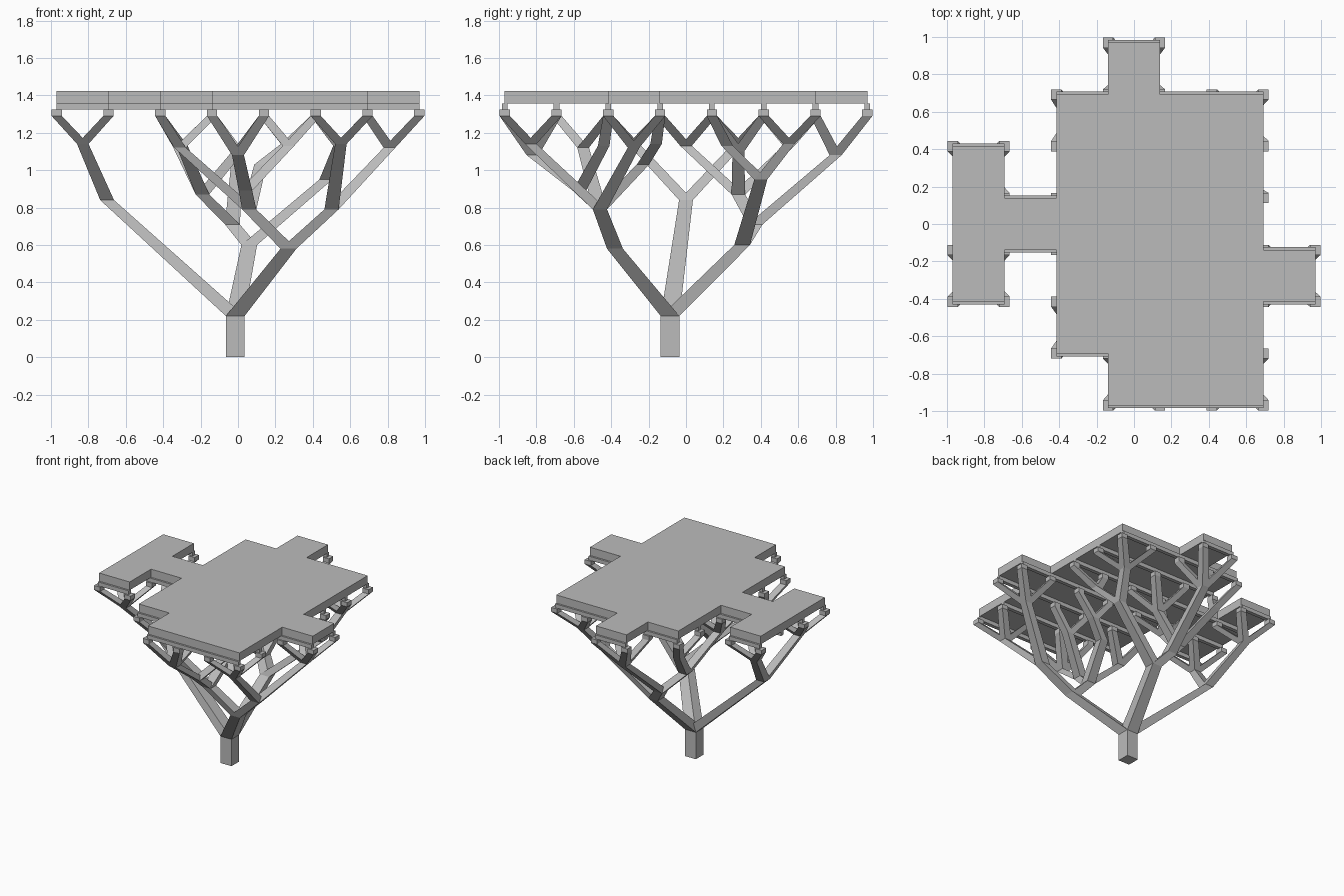
import bpy, bmesh
from mathutils import Vector

cube = bpy.data.objects.get("Cube")
if cube:
    bpy.data.objects.remove(cube, do_unlink=True)

grey = bpy.data.materials.new("plain grey")
grey.use_nodes = True
grey.diffuse_color = (0.5, 0.5, 0.5, 1)
grey.node_tree.nodes["Principled BSDF"].inputs["Base Color"].default_value = (0.5, 0.5, 0.5, 1)

STEP = 0.277
CAP_Z, BEAM_Z, DECK_Z, TOP_Z = 1.29, 1.325, 1.357, 1.424


def grid(i):
    return (i - 3.5) * STEP


def finish(name, bm):
    bmesh.ops.recalc_face_normals(bm, faces=bm.faces)
    mesh = bpy.data.meshes.new(name)
    bm.to_mesh(mesh)
    bm.free()
    mesh.materials.append(grey)
    obj = bpy.data.objects.new(name, mesh)
    bpy.context.collection.objects.link(obj)
    return obj


def loft(bm, low, high, w0, w1, d0=None, d1=None):
    """Prism between two level rectangles."""
    rings = []
    for c, w, d in ((low, w0, d0 or w0), (high, w1, d1 or w1)):
        rings.append([bm.verts.new((c[0] + sx * w / 2, c[1] + sy * d / 2, c[2]))
                      for sx, sy in ((-1, -1), (1, -1), (1, 1), (-1, 1))])
    a, b = rings
    bm.faces.new(a)
    bm.faces.new(b)
    for k in range(4):
        n = (k + 1) % 4
        bm.faces.new((a[k], a[n], b[n], b[k]))


def width(p):
    return 0.1 - 0.042 * (p[2] - 0.22)


def strut(bm, p, q):
    loft(bm, p, q, width(p), width(q))


# Branch joints: position and parent joint
root = (-0.015, -0.085, 0.22)
joints = {
    "left": ((-0.70, 0.0, 0.84), None),
    "front": ((0.27, -0.38, 0.58), None),
    "back": ((0.06, 0.30, 0.60), None),
    "front_east": ((0.50, -0.46, 0.79), "front"),
    "front_west": ((0.06, -0.46, 0.79), "front"),
    "front_mid": ((0.04, -0.57, 0.89), "front_west"),
    "front_inner": ((0.12, -0.23, 1.03), "front_west"),
    "back_east": ((0.47, 0.40, 0.95), "back"),
    "back_mid": ((-0.03, 0.37, 0.71), "back"),
    "back_west": ((-0.19, 0.28, 0.87), "back_mid"),
}

# Crowns: joint, parent, column range, row range, grid points left out
crowns = [
    ((-0.83, -0.28, 1.14), "left", (0, 1), (2, 3), []),
    ((-0.83, 0.28, 1.14), "left", (0, 1), (4, 5), [(0, 4)]),
    ((0.81, -0.28, 1.12), "front_east", (6, 7), (2, 3), []),
    ((0.55, -0.83, 1.14), "front_east", (5, 6), (0, 1), []),
    ((0.0, -0.82, 1.08), "front_mid", (3, 4), (0, 1), []),
    ((-0.31, -0.55, 1.12), "front_west", (2, 3), (1, 2), [(3, 1)]),
    ((0.27, -0.44, 1.13), "front_mid", (4, 5), (2, 2), []),
    ((0.26, -0.16, 1.14), "front_inner", (4, 5), (3, 3), []),
    ((-0.30, 0.0, 1.13), "back_west", (2, 3), (3, 4), []),
    ((0.0, 0.28, 1.10), "back_west", (3, 4), (4, 5), [(3, 4)]),
    ((0.54, 0.22, 1.13), "back_east", (5, 6), (4, 4), []),
    ((0.55, 0.55, 1.14), "back_east", (5, 6), (5, 6), []),
    ((-0.32, 0.55, 1.13), "back_west", (2, 2), (5, 6), []),
    ((0.0, 0.80, 1.08), "back_mid", (3, 4), (6, 7), []),
]

# Trunk
bm = bmesh.new()
loft(bm, (root[0], root[1], 0), root, 0.1, 0.1)
finish("trunk", bm)

# Main branches
bm = bmesh.new()
for point, parent in joints.values():
    strut(bm, joints[parent][0] if parent else root, point)
finish("main_branches", bm)

# Upper branches, twigs and caps
limbs, twigs, caps = bmesh.new(), bmesh.new(), bmesh.new()
for point, parent, cols, rows, skip in crowns:
    strut(limbs, joints[parent][0], point)
    for i in range(cols[0], cols[1] + 1):
        for j in range(rows[0], rows[1] + 1):
            if (i, j) in skip:
                continue
            tip = Vector((grid(i), grid(j), CAP_Z))
            strut(twigs, point, tip)
            loft(caps, tip, (tip.x, tip.y, BEAM_Z), 0.055, 0.055)
finish("upper_branches", limbs)
finish("twigs", twigs)
finish("caps", caps)

# Deck cells, one list of columns per row from front to back
layout = [(3, 4, 5), (2, 3, 4, 5), (0, 2, 3, 4, 5, 6), (0, 1, 2, 3, 4, 5),
          (0, 2, 3, 4, 5), (2, 3, 4, 5), (3,)]
bm = bmesh.new()
for j, cols in enumerate(layout):
    for i in cols:
        bm.faces.new([bm.verts.new((grid(i + a), grid(j + b), DECK_Z))
                      for a, b in ((0, 0), (1, 0), (1, 1), (0, 1))])
bmesh.ops.remove_doubles(bm, verts=bm.verts, dist=0.001)
new = bmesh.ops.extrude_face_region(bm, geom=bm.faces[:], use_keep_orig=True)["geom"]
bmesh.ops.translate(bm, vec=(0, 0, TOP_Z - DECK_Z),
                    verts=[v for v in new if isinstance(v, bmesh.types.BMVert)])
finish("deck", bm)

# Joists along every row line
bm = bmesh.new()
for j in range(8):
    cells = set(layout[j] if j < 7 else ()) | set(layout[j - 1] if j else ())
    for i in cells:
        if i - 1 in cells:
            continue
        end = i
        while end in cells:
            end += 1
        x, w = (grid(i) + grid(end)) / 2, grid(end) - grid(i)
        loft(bm, (x, grid(j), BEAM_Z), (x, grid(j), DECK_Z), w, w, 0.03, 0.03)
finish("joists", bm)
